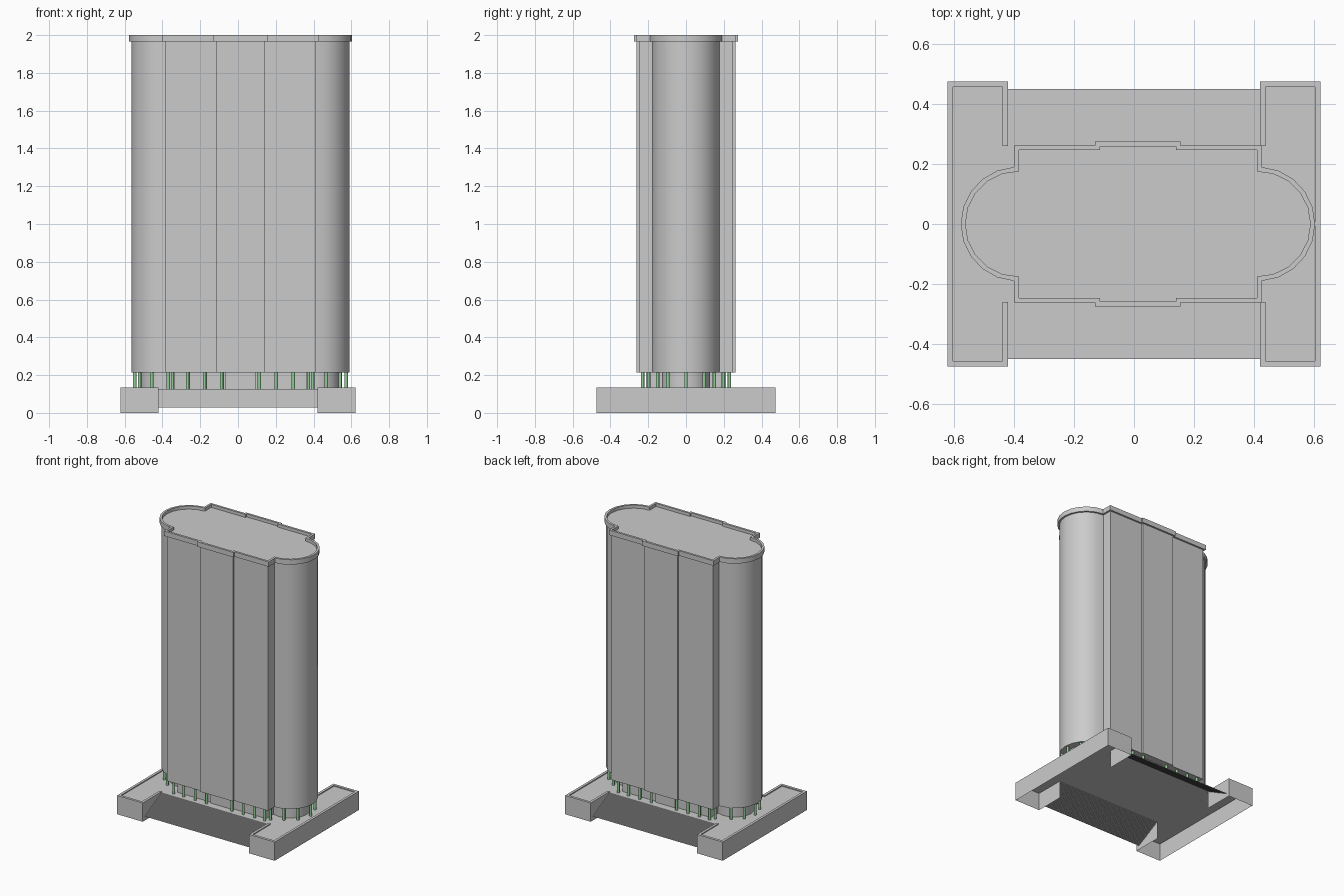
import bpy, bmesh, math

cube = bpy.data.objects.get("Cube")
if cube:
    bpy.data.objects.remove(cube)

SHIFT = 0.013                      # tower sits slightly off the base centre
FLOOR, RIM = 0.127, 0.134          # plaza floor and rim heights
SOFFIT, ROOF = 0.215, 1.978        # underside and roof of the tower


def material(name, rgb):
    m = bpy.data.materials.new(name)
    m.use_nodes = True
    m.diffuse_color = (*rgb, 1)
    m.node_tree.nodes["Principled BSDF"].inputs["Base Color"].default_value = (*rgb, 1)
    return m


grey = material("light grey", (0.6, 0.6, 0.6))
green = material("column green", (0.29, 0.63, 0.32))


def finish(name, bm, mat, smooth=False, recalc=True):
    bmesh.ops.remove_doubles(bm, verts=bm.verts, dist=1e-5)
    if recalc:
        bmesh.ops.recalc_face_normals(bm, faces=bm.faces)
    mesh = bpy.data.meshes.new(name)
    bm.to_mesh(mesh)
    bm.free()
    mesh.materials.append(mat)
    ob = bpy.data.objects.new(name, mesh)
    bpy.context.collection.objects.link(ob)
    if smooth:
        bpy.ops.object.select_all(action='DESELECT')
        ob.select_set(True)
        bpy.context.view_layer.objects.active = ob
        bpy.ops.object.shade_smooth_by_angle(angle=math.radians(40))


def footprint(d, segs=10):
    """Tower outline grown by d: stepped long sides and round ends."""
    bx, by, sx, sy, r = 0.13 + d, 0.262 + d, 0.4 + d, 0.25 + d, 0.178 + d
    a = math.acos(d / r)
    half = [(bx, -by), (bx, -sy), (sx, -sy)]
    for i in range(segs + 1):
        t = -a + 2 * a * i / segs
        half.append((0.4 + r * math.cos(t), r * math.sin(t)))
    half += [(sx, sy), (bx, sy), (bx, by)]
    return [(x + SHIFT, y) for x, y in half + [(-x, -y) for x, y in half]]


def loop(bm, pts, z):
    return [bm.verts.new((x, y, z)) for x, y in pts]


def bridge(bm, a, b, closed=True):
    n = len(a)
    for i in range(n if closed else n - 1):
        j = (i + 1) % n
        bm.faces.new((a[i], a[j], b[j], b[i]))


def prism(name, pts, z0, z1):
    bm = bmesh.new()
    low, high = loop(bm, pts, z0), loop(bm, pts, z1)
    bridge(bm, low, high)
    bm.faces.new(low[::-1])
    bm.faces.new(high)
    finish(name, bm, grey, smooth=True)


# Tower body and recessed lobby
prism("tower_body", footprint(0), SOFFIT, ROOF)
prism("lobby_core", footprint(-0.05), FLOOR, SOFFIT)

# Parapet ring around the roof
bm = bmesh.new()
rings = [loop(bm, footprint(d), z) for d, z in
         ((0.0125, 1.965), (0.0125, 2), (-0.003, 2), (-0.003, 1.965))]
for i in range(4):
    bridge(bm, rings[i], rings[(i + 1) % 4])
finish("parapet", bm, grey, smooth=True)

# Columns along the long sides, at the corners and around the round ends
side_spots = [(x, 0.23) for x in (0.1, 0.19, 0.28, 0.36)] + [(0.382, 0.198)]
spots = [(s * x, t * y) for x, y in side_spots for s in (-1, 1) for t in (-1, 1)]
for s, angles in ((1, (-70, -37, 0, 37, 70)), (-1, (-64, -33, 0, 33, 64))):
    for a in map(math.radians, angles):
        spots.append((s * (0.4 + 0.16 * math.cos(a)), 0.16 * math.sin(a)))
bm = bmesh.new()
for x, y in spots:
    made = bmesh.ops.create_cone(bm, cap_ends=True, segments=12, radius1=0.009,
                                 radius2=0.009, depth=SOFFIT - FLOOR)
    bmesh.ops.translate(bm, verts=made["verts"], vec=(x + SHIFT, y, (SOFFIT + FLOOR) / 2))
finish("columns", bm, green, smooth=True)

# Plaza floor, an H-shaped sheet
X, XI, Y, YI = 0.622, 0.42, 0.475, 0.26
bm = bmesh.new()
quarter = [(XI, -YI), (XI, -Y), (X, -Y), (X, Y), (XI, Y), (XI, YI)]
bm.faces.new(loop(bm, quarter + [(-x, -y) for x, y in quarter], FLOOR))
finish("plaza_floor", bm, grey, recalc=False)

# Base walls with a raised rim, open underneath
W = 0.018
inner = [(XI + W, -YI), (XI + W, -Y + W), (X - W, -Y + W),
         (X - W, Y - W), (XI + W, Y - W), (XI + W, YI)]
for side, s in (("left", 1), ("right", -1)):
    bm = bmesh.new()
    out = [(s * x, s * y) for x, y in quarter]
    ins = [(s * x, s * y) for x, y in inner]
    strips = [loop(bm, out, 0), loop(bm, out, RIM), loop(bm, ins, RIM), loop(bm, ins, FLOOR)]
    for a, b in zip(strips, strips[1:]):
        bridge(bm, a, b, closed=False)
    for k in (0, -1):              # close the rim ends
        x, y = out[k]
        bm.faces.new((strips[1][k], strips[2][k], strips[3][k], bm.verts.new((x, y, FLOOR))))
    finish(side + "_base_wall", bm, grey, recalc=False)

# Wide, finely stepped stairs at front and back
STEPS, BOTTOM, FOOT = 30, 0.028, 0.45
rise, run = (FLOOR - BOTTOM) / STEPS, (FOOT - YI) / STEPS
for name, s in (("front_stairs", -1), ("back_stairs", 1)):
    bm = bmesh.new()
    path = []
    for i in range(STEPS):
        y = FOOT - i * run
        path += [(y, BOTTOM + i * rise), (y, BOTTOM + (i + 1) * rise)]
    path.append((YI, FLOOR))
    sides = [[bm.verts.new((x * s, y * s, z)) for y, z in path] for x in (XI, -XI)]
    bridge(bm, sides[0], sides[1], closed=False)
    bm.normal_update()
    if sum(f.normal.z for f in bm.faces) < 0:
        bmesh.ops.reverse_faces(bm, faces=bm.faces)
    finish(name, bm, grey, recalc=False)
